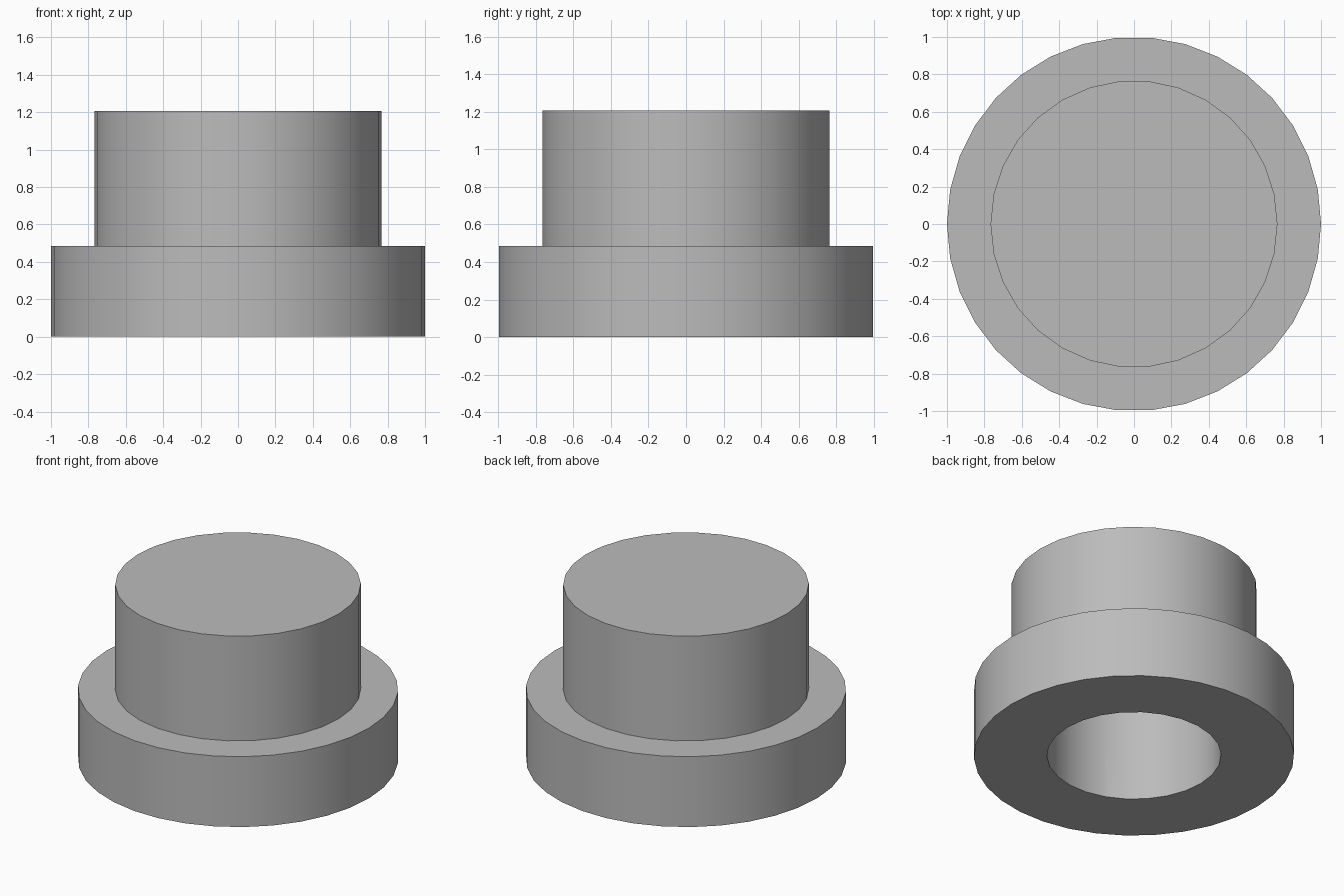
import bpy
import math

cube = bpy.data.objects.get("Cube")
if cube:
    bpy.data.objects.remove(cube, do_unlink=True)

grey = bpy.data.materials.new("plain grey")
grey.use_nodes = True
grey.diffuse_color = (0.5, 0.5, 0.5, 1)
grey.node_tree.nodes["Principled BSDF"].inputs["Base Color"].default_value = (0.5, 0.5, 0.5, 1)


def cylinder(name, sides, radius, bottom, top):
    """Upright cylinder with a corner on the +x axis."""
    bpy.ops.mesh.primitive_cylinder_add(
        vertices=sides, radius=radius, depth=top - bottom,
        location=(0, 0, (bottom + top) / 2))
    obj = bpy.context.object
    obj.name = name
    for v in obj.data.vertices:
        v.co.x, v.co.y = v.co.y, -v.co.x
    obj.data.materials.append(grey)
    return obj


def cut(obj, cutter):
    mod = obj.modifiers.new("bore", 'BOOLEAN')
    mod.operation = 'DIFFERENCE'
    mod.solver = 'EXACT'
    mod.object = cutter
    bpy.ops.object.select_all(action='DESELECT')
    obj.select_set(True)
    bpy.context.view_layer.objects.active = obj
    bpy.ops.object.modifier_apply(modifier=mod.name)
    bpy.ops.object.shade_smooth_by_angle(angle=math.radians(30))


FLANGE_TOP = 0.485
TOP = 1.207

# Wide base ring and the closed cap standing on it
flange = cylinder("flange", 34, 1.0, 0, FLANGE_TOP)
cap = cylinder("cap", 30, 0.767, FLANGE_TOP, TOP)

# Blind hole from below, leaving a closed top
bore = cylinder("bore_cutter", 26, 0.544, -0.2, 0.97)
for part in (flange, cap):
    cut(part, bore)
bpy.data.objects.remove(bore, do_unlink=True)
